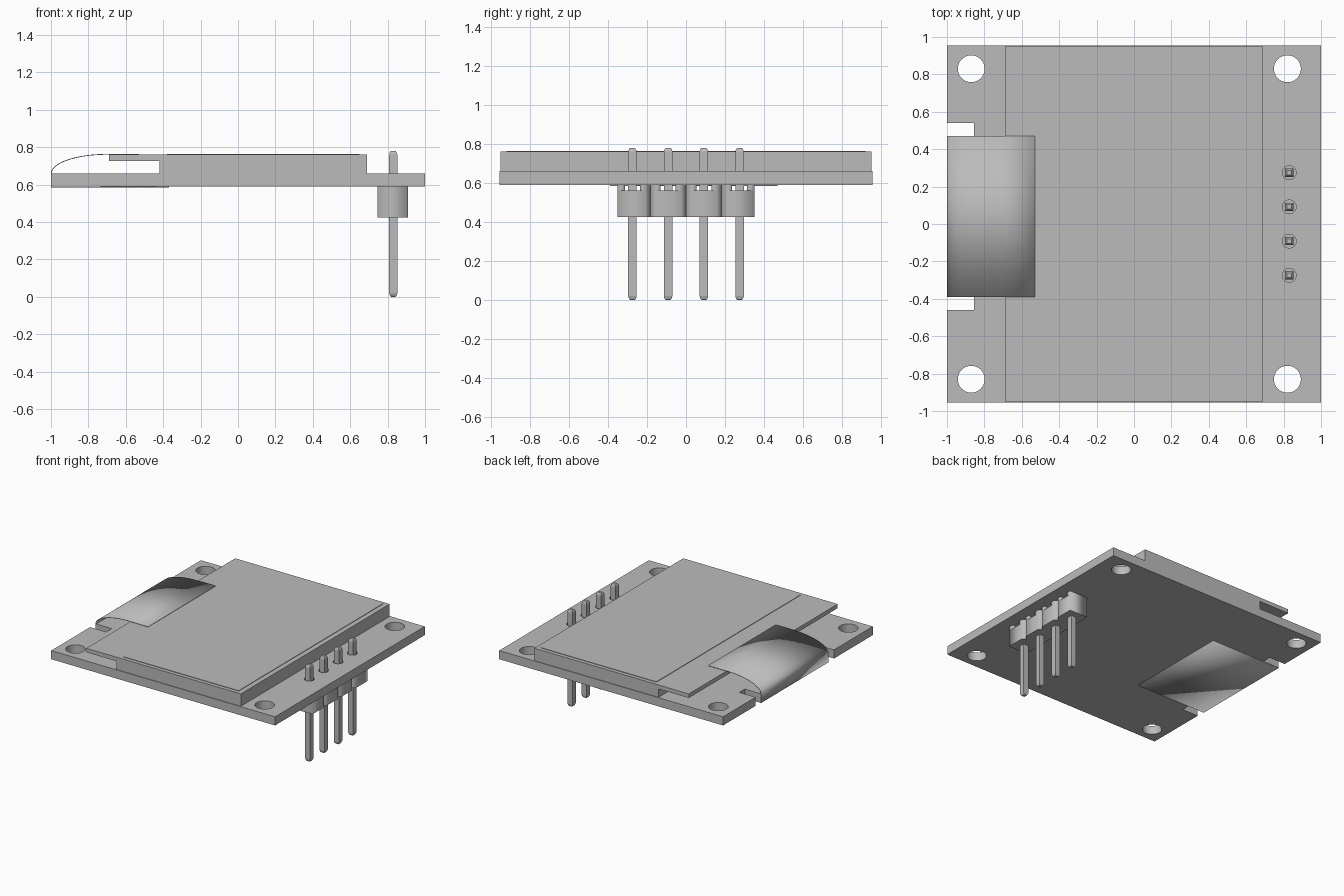
import bpy, bmesh, math

cube = bpy.data.objects.get("Cube")
if cube:
    bpy.data.objects.remove(cube, do_unlink=True)

grey = bpy.data.materials.new("light_grey")
grey.use_nodes = True
COLOUR = (0.5, 0.5, 0.5, 1)
grey.diffuse_color = COLOUR
grey.node_tree.nodes["Principled BSDF"].inputs["Base Color"].default_value = COLOUR


def finish(obj, smooth=False):
    obj.data.materials.clear()
    obj.data.materials.append(grey)
    if smooth:
        bpy.ops.object.select_all(action='DESELECT')
        obj.select_set(True)
        bpy.context.view_layer.objects.active = obj
        bpy.ops.object.shade_smooth_by_angle(angle=math.radians(35))
    return obj


def add_mesh(name, bm, smooth=False):
    bmesh.ops.recalc_face_normals(bm, faces=bm.faces)
    mesh = bpy.data.meshes.new(name)
    bm.to_mesh(mesh)
    bm.free()
    obj = bpy.data.objects.new(name, mesh)
    bpy.context.collection.objects.link(obj)
    return finish(obj, smooth)


def box(name, x0, x1, y0, y1, z0, z1):
    bm = bmesh.new()
    bmesh.ops.create_cube(bm, size=1)
    for v in bm.verts:
        v.co.x = x1 if v.co.x > 0 else x0
        v.co.y = y1 if v.co.y > 0 else y0
        v.co.z = z1 if v.co.z > 0 else z0
    return add_mesh(name, bm)


def plate(name, loops, z0, z1, smooth=False):
    """Filled outline with holes, extruded from z0 to z1."""
    curve = bpy.data.curves.new(name, 'CURVE')
    curve.dimensions = '2D'
    curve.fill_mode = 'BOTH'
    curve.extrude = (z1 - z0) / 2
    for loop in loops:
        spline = curve.splines.new('POLY')
        spline.points.add(len(loop) - 1)
        for p, (x, y) in zip(spline.points, loop):
            p.co = (x, y, 0, 1)
        spline.use_cyclic_u = True
    temp = bpy.data.objects.new(name + "_outline", curve)
    bpy.context.collection.objects.link(temp)
    bpy.context.view_layer.update()
    mesh = bpy.data.meshes.new_from_object(
        temp.evaluated_get(bpy.context.evaluated_depsgraph_get()))
    bpy.data.objects.remove(temp, do_unlink=True)
    bm = bmesh.new()
    bm.from_mesh(mesh)
    bpy.data.meshes.remove(mesh)
    bmesh.ops.remove_doubles(bm, verts=bm.verts, dist=0.0001)
    bmesh.ops.translate(bm, verts=bm.verts, vec=(0, 0, (z0 + z1) / 2))
    return add_mesh(name, bm, smooth)


def circle(cx, cy, r, n):
    return [(cx + r * math.cos(math.tau * i / n),
             cy + r * math.sin(math.tau * i / n)) for i in range(n)]


PIN_X, PITCH = 0.83, 0.183
pins = [(i - 1.5) * PITCH for i in range(4)]
BOTTOM, TOP, GLASS = 0.59, 0.66, 0.76
W = 0.955

# Circuit board with mounting holes, pin holes and ribbon notches
outline = [(-1, -W), (1, -W), (1, W), (-1, W),
           (-1, 0.54), (-0.855, 0.54), (-0.855, 0.47), (-0.994, 0.47),
           (-0.994, -0.39), (-0.855, -0.39), (-0.855, -0.46), (-1, -0.46)]
holes = [circle(x, y, 0.072, 40) for x in (-0.87, 0.82) for y in (-0.83, 0.83)]
holes += [circle(PIN_X, y, 0.037, 24) for y in pins]
plate("circuit_board", [outline] + holes, BOTTOM, TOP, True)

# Display: lower glass, overhanging upper glass, thin top film
box("lower_glass", -0.42, 0.69, -0.95, 0.95, TOP, 0.727)
box("upper_glass", -0.69, 0.69, -0.95, 0.95, 0.727, GLASS)
box("top_film", -0.38, 0.65, -0.92, 0.92, GLASS, GLASS + 0.004)

# Flat ribbon folding from the glass top around the board edge
path = [(-0.53, GLASS + 0.002)]
for i in range(25):
    a = math.pi / 2 * i / 24
    path.append((-0.7 - 0.298 * math.sin(a), TOP + 0.102 * math.cos(a)))
path += [(-0.998, BOTTOM - 0.003), (-0.37, BOTTOM - 0.003)]
bm = bmesh.new()
rows = [[bm.verts.new((x, y, z)) for y in (-0.39, 0.47)] for x, z in path]
for a, b in zip(rows, rows[1:]):
    bm.faces.new((a[0], a[1], b[1], b[0]))
ribbon = add_mesh("ribbon_cable", bm, True)
solid = ribbon.modifiers.new("thickness", 'SOLIDIFY')
solid.thickness = 0.004
solid.offset = 0

# Pin header housing: V-grooved cells with a channel above each pin
X0, X1, C = 0.745, 0.91, 0.025


def cell_piece(name, y0, y1, cut0, cut1, z0, z1):
    low = [(X0 + C, y0), (X1 - C, y0), (X1, y0 + C)] if cut0 else [(X0, y0), (X1, y0)]
    high = [(X1, y1 - C), (X1 - C, y1), (X0 + C, y1), (X0, y1 - C)] if cut1 else [(X1, y1), (X0, y1)]
    start = [(X0, y0 + C)] if cut0 else []
    plate(name, [start + low + high], z0, z1)


for i, y in enumerate(pins):
    y0 = -0.35 if i == 0 else y - PITCH / 2
    y1 = 0.35 if i == 3 else y + PITCH / 2
    cell_piece(f"header_cell_{i + 1}", y0, y1, i > 0, i < 3, 0.425, 0.56)
    cell_piece(f"header_foot_right_{i + 1}", y0, y - 0.038, i > 0, False, 0.56, BOTTOM)
    cell_piece(f"header_foot_left_{i + 1}", y + 0.038, y1, False, i < 3, 0.56, BOTTOM)

# Square pins with rounded tips
H = 0.022
profile = [(0, 0.55), (0.006, 0.8), (0.02, 1), (0.76, 1), (0.774, 0.8), (0.78, 0.55)]
for i, y in enumerate(pins):
    bm = bmesh.new()
    rings = [[bm.verts.new((PIN_X + sx * H * s, y + sy * H * s, z))
              for sx, sy in ((-1, -1), (1, -1), (1, 1), (-1, 1))] for z, s in profile]
    for a, b in zip(rings, rings[1:]):
        for k in range(4):
            n = (k + 1) % 4
            bm.faces.new((a[k], a[n], b[n], b[k]))
    bm.faces.new(rings[0])
    bm.faces.new(rings[-1])
    add_mesh(f"header_pin_{i + 1}", bm)
